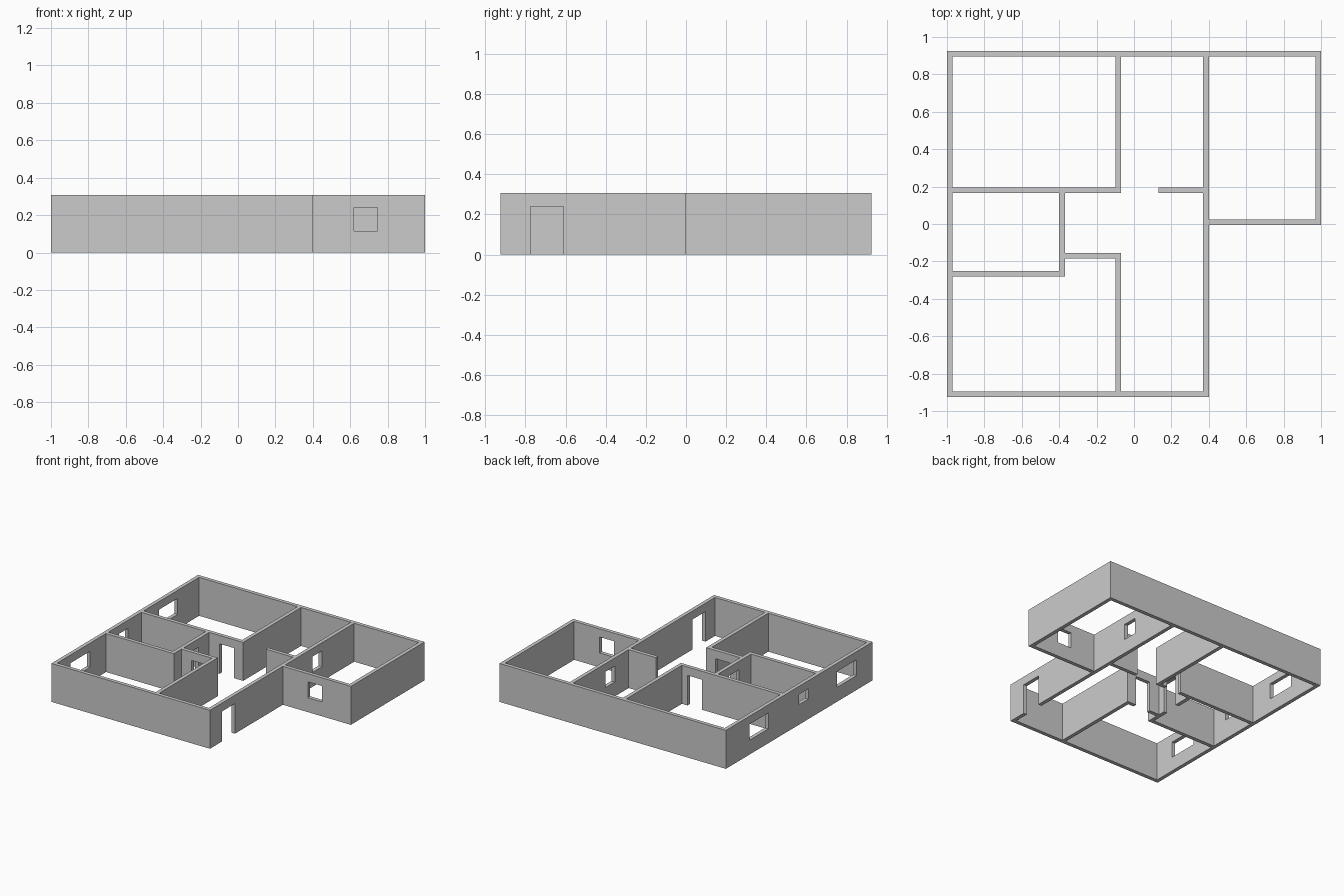
import bpy, bmesh
from mathutils import Vector

if "Cube" in bpy.data.objects:
    bpy.data.objects.remove(bpy.data.objects["Cube"])

H = 0.307        # wall height
T = 0.03         # wall thickness
DOOR_TOP = 0.24
WIN = (0.115, 0.242)


def wall(name, axis, start, end, side, openings=()):
    """Wall running along an axis; side is its lower face on the other axis.
    Each opening is (from, to, bottom, top)."""
    us = sorted({start, end, *(v for o in openings for v in o[:2])})
    zs = sorted({0, H, *(v for o in openings for v in o[2:])})

    def point(u, z):
        return (u, side, z) if axis == 'x' else (side, u, z)

    bm = bmesh.new()
    for u0, u1 in zip(us, us[1:]):
        for z0, z1 in zip(zs, zs[1:]):
            um, zm = (u0 + u1) / 2, (z0 + z1) / 2
            if any(a < um < b and c < zm < d for a, b, c, d in openings):
                continue
            bm.faces.new([bm.verts.new(point(*p)) for p in
                          ((u0, z0), (u1, z0), (u1, z1), (u0, z1))])
    bmesh.ops.remove_doubles(bm, verts=bm.verts, dist=1e-5)
    # thicken the pierced elevation into a solid wall
    front = bm.faces[:]
    ext = bmesh.ops.extrude_face_region(bm, geom=front, use_keep_orig=True)
    verts = [g for g in ext['geom'] if isinstance(g, bmesh.types.BMVert)]
    bmesh.ops.translate(bm, verts=verts,
                        vec=Vector((0, T, 0) if axis == 'x' else (T, 0, 0)))
    bmesh.ops.recalc_face_normals(bm, faces=bm.faces)
    mesh = bpy.data.meshes.new(name)
    bm.to_mesh(mesh)
    bm.free()
    ob = bpy.data.objects.new(name, mesh)
    bpy.context.collection.objects.link(ob)


def door(a, b):
    return (a, b, 0, DOOR_TOP)


def window(a, b, bottom=WIN[0]):
    return (a, b, bottom, WIN[1])


# outer shell
wall("left_wall", 'y', -0.925, 0.925, -1.0,
     [window(0.39, 0.625), window(-0.115, 0.0, 0.16), window(-0.725, -0.48)])
wall("back_wall", 'x', -0.97, 1.0, 0.895)
wall("front_wall", 'x', -0.97, 0.37, -0.925)
wall("hall_right_wall", 'y', -0.925, 0.895, 0.37,
     [door(-0.775, -0.61), window(0.37, 0.49)])

# side wing
wall("wing_right_wall", 'y', -0.005, 0.895, 0.97)
wall("wing_front_wall", 'x', 0.40, 0.97, -0.005, [window(0.62, 0.745)])

# back room partitions
wall("back_room_side_wall", 'y', 0.195, 0.895, -0.10)
wall("back_room_front_wall", 'x', -0.97, -0.07, 0.165, [door(-0.28, -0.15)])
wall("hall_stub_wall", 'x', 0.13, 0.37, 0.165)

# small room partitions
wall("small_room_side_wall", 'y', -0.28, 0.165, -0.40, [door(-0.10, 0.03)])
wall("small_room_front_wall", 'x', -0.97, -0.40, -0.28)

# front room partitions
wall("front_room_back_wall", 'x', -0.37, -0.07, -0.185, [door(-0.28, -0.15)])
wall("front_room_side_wall", 'y', -0.895, -0.185, -0.10)
